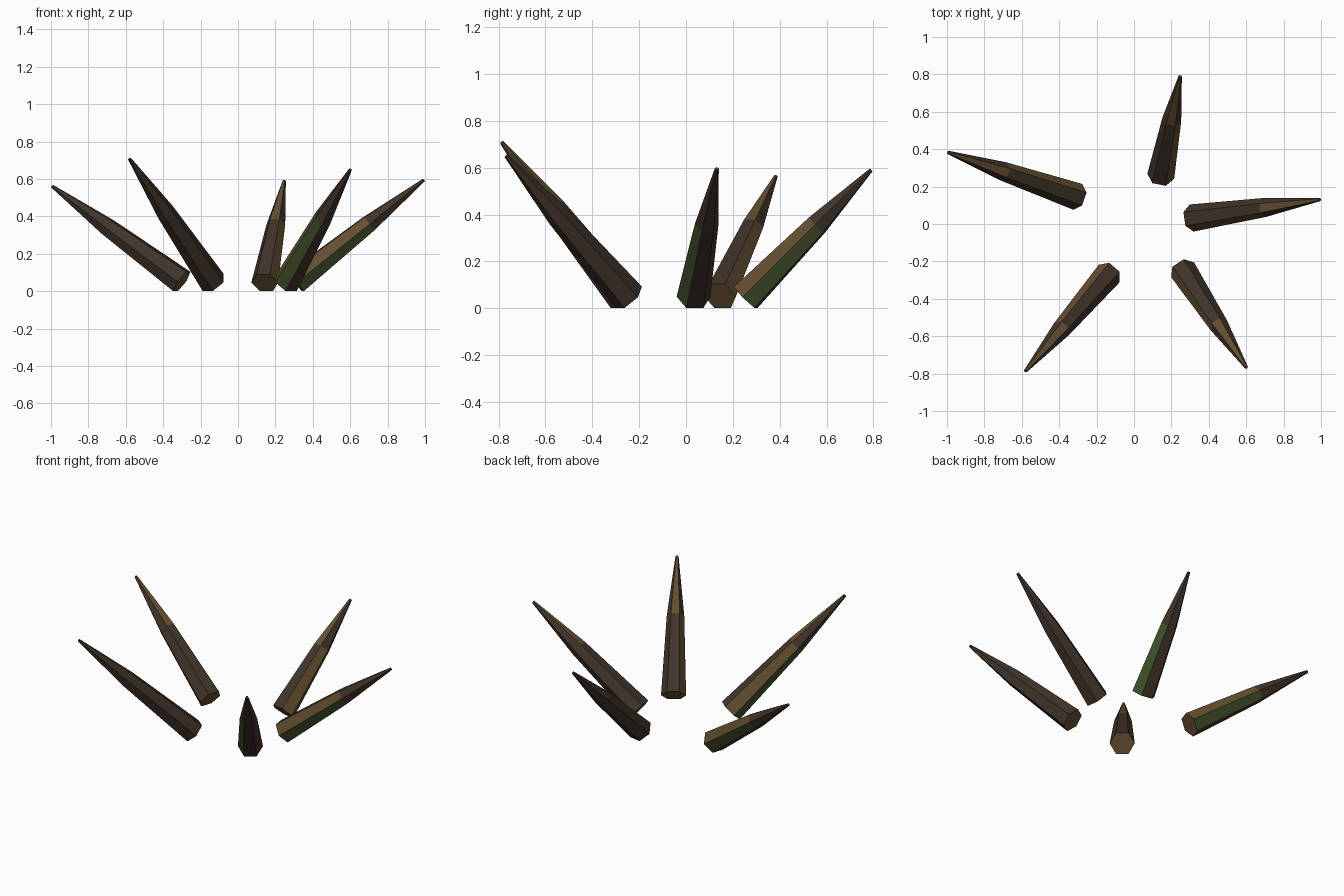
import bpy, bmesh, math
from mathutils import Vector

if "Cube" in bpy.data.objects:
    bpy.data.objects.remove(bpy.data.objects["Cube"])


def material(name, rgb):
    m = bpy.data.materials.new(name)
    lin = [((c / 255 + 0.055) / 1.055) ** 2.4 for c in rgb]
    m.diffuse_color = (*lin, 1)
    m.use_nodes = True
    m.node_tree.nodes["Principled BSDF"].inputs["Base Color"].default_value = m.diffuse_color
    return m


MATS = [material("dark_bark", (64, 52, 42)),
        material("tan_wood", (100, 78, 48)),
        material("moss_green", (66, 82, 44))]
DARK, TAN, GREEN = 0, 1, 2

# Colours by side, starting at the right upper side and turning towards the top
SHAFT = [TAN, DARK, DARK, DARK, DARK, GREEN]
POINT = [DARK, TAN, DARK, DARK, DARK, DARK]


def spike(name, base, tip):
    """Six-sided stake: slightly tapered shaft, then a long sharpened point."""
    base, tip = Vector(base), Vector(tip)
    axis = (tip - base).normalized()
    right = axis.cross(Vector((0, 0, 1))).normalized()
    up = right.cross(axis)
    bm = bmesh.new()
    rings = []
    for t, r in ((0, 0.073), (0.57, 0.051), (1, 0.009)):
        c = base.lerp(tip, t)
        rings.append([bm.verts.new(c + r * (math.cos(a) * right + math.sin(a) * up))
                      for a in (k * math.pi / 3 for k in range(6))])
    for lower, upper, colours in ((rings[0], rings[1], SHAFT), (rings[1], rings[2], POINT)):
        for k in range(6):
            n = (k + 1) % 6
            f = bm.faces.new((lower[k], lower[n], upper[n], upper[k]))
            f.material_index = colours[k]
    # cut butt end and blunt tip
    bm.faces.new(rings[0][::-1]).material_index = TAN
    bm.faces.new(rings[2]).material_index = DARK
    bmesh.ops.recalc_face_normals(bm, faces=bm.faces)
    me = bpy.data.meshes.new(name)
    bm.to_mesh(me)
    bm.free()
    for m in MATS:
        me.materials.append(m)
    bpy.context.collection.objects.link(bpy.data.objects.new(name, me))


# Ring of outward-leaning stakes
spike("left_spike", (-0.300, 0.145, 0.052), (-0.994, 0.383, 0.562))
spike("front_left_spike", (-0.133, -0.265, 0.047), (-0.580, -0.786, 0.708))
spike("front_right_spike", (0.260, -0.245, 0.047), (0.601, -0.767, 0.650))
spike("right_spike", (0.308, 0.032, 0.050), (0.994, 0.131, 0.595))
spike("back_spike", (0.143, 0.255, 0.046), (0.247, 0.790, 0.590))
